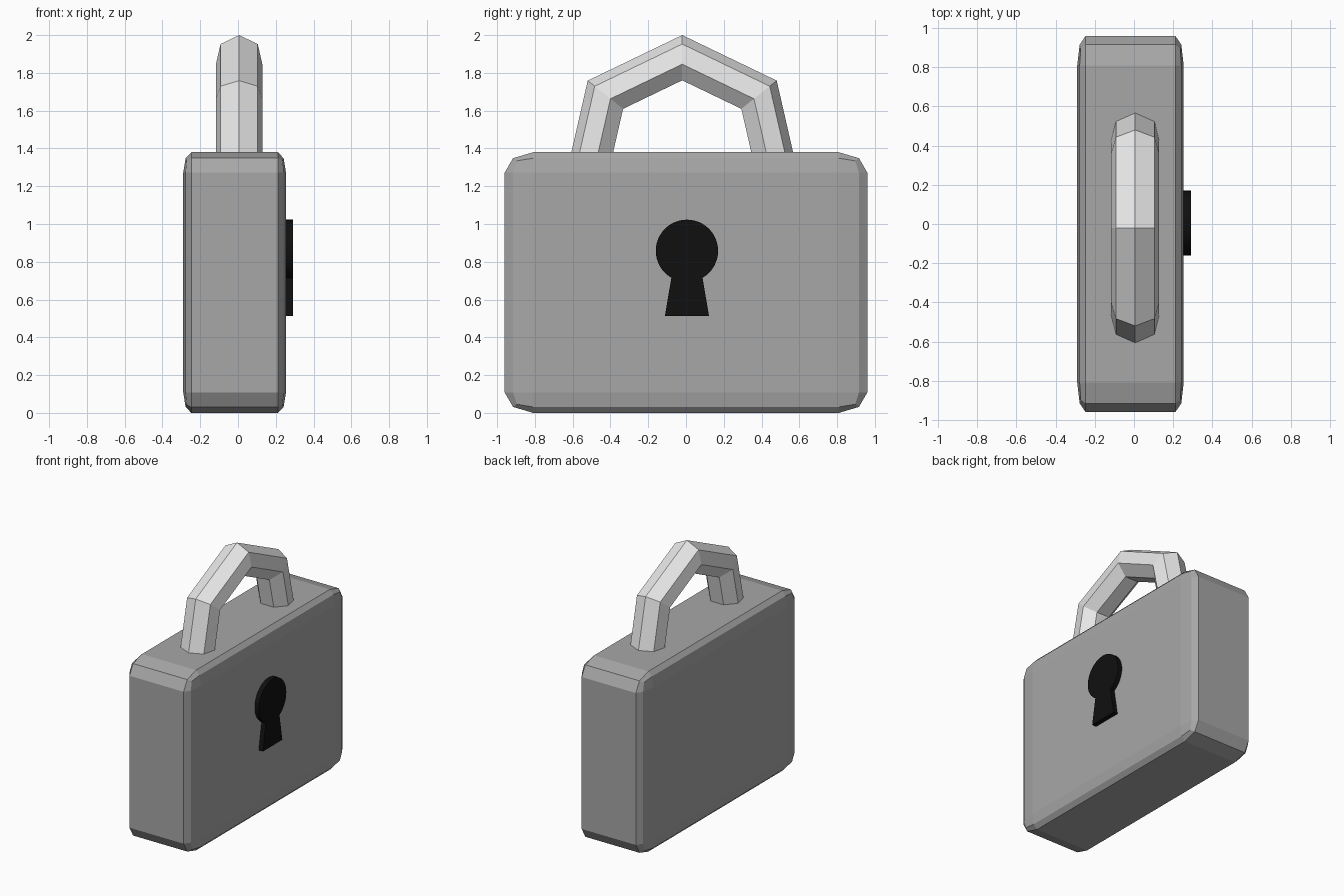
import bpy, bmesh, math
from mathutils import Matrix, Vector

if "Cube" in bpy.data.objects:
    bpy.data.objects.remove(bpy.data.objects["Cube"], do_unlink=True)


def material(name, value):
    mat = bpy.data.materials.new(name)
    mat.use_nodes = True
    colour = (value, value, value, 1)
    mat.diffuse_color = colour
    mat.node_tree.nodes["Principled BSDF"].inputs["Base Color"].default_value = colour
    return mat


def add_object(name, bm, mat):
    bmesh.ops.recalc_face_normals(bm, faces=bm.faces)
    mesh = bpy.data.meshes.new(name)
    bm.to_mesh(mesh)
    bm.free()
    mesh.materials.append(mat)
    obj = bpy.data.objects.new(name, mesh)
    bpy.context.collection.objects.link(obj)
    return obj


body_grey = material("body grey", 0.39)
shackle_grey = material("light shackle grey", 0.8)
keyhole_black = material("keyhole black", 0.005)

# Lock body: bevelled cube, stretched so the bevel follows each side's length
bm = bmesh.new()
bmesh.ops.create_cube(bm, size=2)
bmesh.ops.bevel(bm, geom=bm.edges[:], offset=0.157, segments=2, profile=0.5,
                affect='EDGES')
bmesh.ops.transform(bm, verts=bm.verts, matrix=Matrix.Translation((-0.018, 0, 0.69))
                    @ Matrix.Diagonal((0.272, 0.96, 0.69, 1)))
add_object("lock_body", bm, body_grey)

# Shackle: seven-sided ring of seven-sided section, its lower part sunk in the body
SIDES, RING, TUBE = 7, 0.514, 0.126
steps = [2 * math.pi * i / SIDES for i in range(SIDES)]
bm = bmesh.new()
rings = []
for a in steps:
    radii = [RING + TUBE * math.cos(b) for b in steps]
    rings.append([bm.verts.new((0.006 + TUBE * math.sin(b),
                                -0.02 + r * math.sin(a),
                                1.36 + r * math.cos(a)))
                  for b, r in zip(steps, radii)])
for i in range(SIDES):
    for j in range(SIDES):
        i2, j2 = (i + 1) % SIDES, (j + 1) % SIDES
        bm.faces.new((rings[i][j], rings[i2][j], rings[i2][j2], rings[i][j2]))
bmesh.ops.bisect_plane(bm, geom=bm.verts[:] + bm.edges[:] + bm.faces[:],
                       plane_co=(0, 0, 1.3), plane_no=(0, 0, 1), clear_inner=True)
bmesh.ops.holes_fill(bm, edges=[e for e in bm.edges if e.is_boundary])
add_object("shackle", bm, shackle_grey)

# Keyhole: round head and flared foot, extruded out of the left side
ARC, RADIUS, CENTRE_Y, CENTRE_Z = 40, 0.165, 0.005, 0.858
outline = [(CENTRE_Y + RADIUS * math.cos(t), CENTRE_Z + RADIUS * math.sin(t))
           for t in (math.radians(-60 + 300 * i / ARC) for i in range(ARC + 1))]
outline += [(CENTRE_Y - 0.117, 0.512), (CENTRE_Y + 0.117, 0.512)]
bm = bmesh.new()
face = bm.faces.new([bm.verts.new((0.24, y, z)) for y, z in outline])
result = bmesh.ops.extrude_face_region(bm, geom=[face])
moved = [v for v in result["geom"] if isinstance(v, bmesh.types.BMVert)]
bmesh.ops.translate(bm, verts=moved, vec=Vector((0.05, 0, 0)))
add_object("keyhole", bm, keyhole_black)
